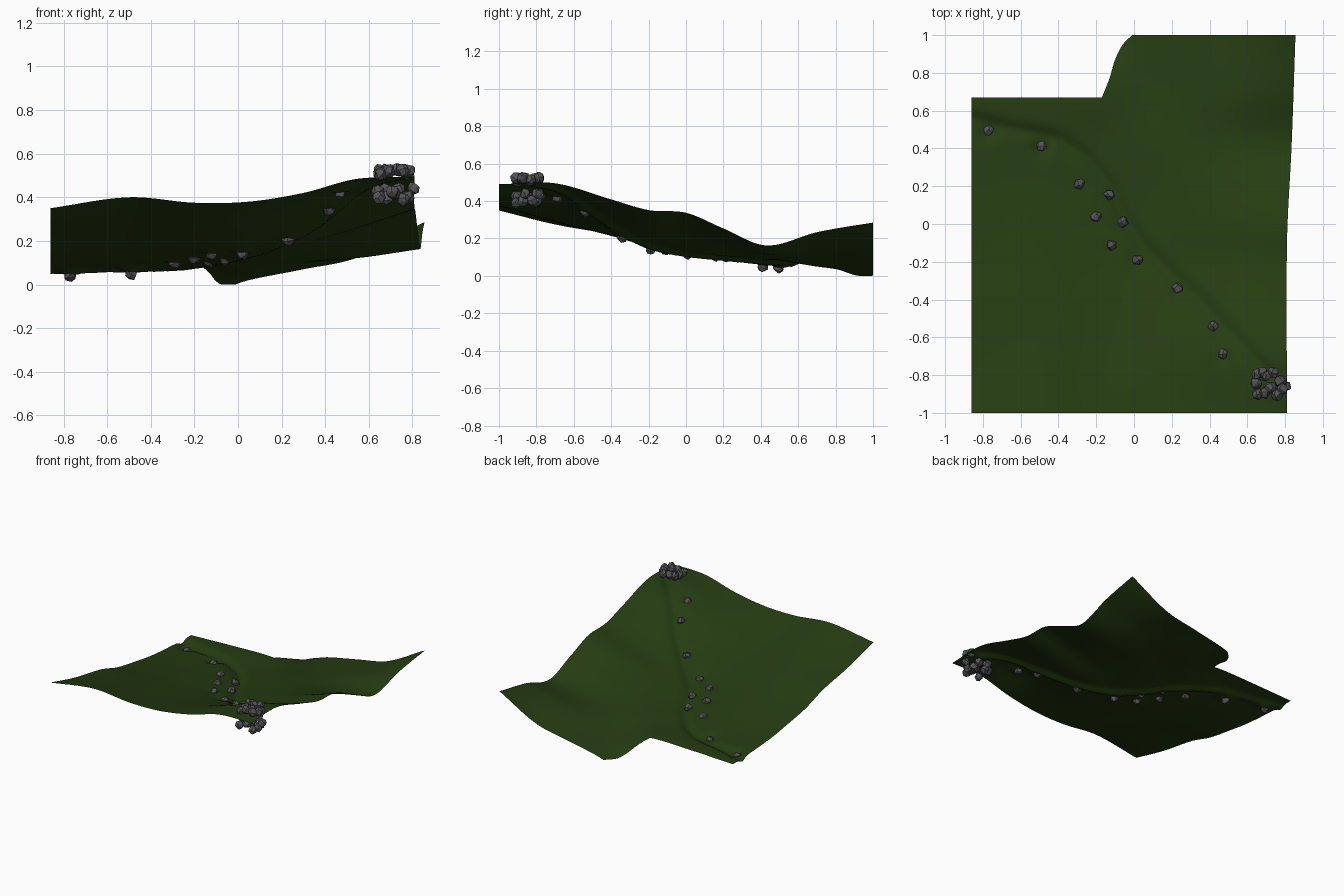
import bpy, bmesh, math, random
from mathutils import Vector
from mathutils.geometry import intersect_point_line

if "Cube" in bpy.data.objects:
    bpy.data.objects.remove(bpy.data.objects["Cube"])
random.seed(4)

# Control heights: rows by y, columns by x
XS = [-.86, -.5, -.2, .05, .3, .55, .85]
YS = [-1, -.7, -.4, -.2, 0, .2, .43, .7, 1]
H = [[.35, .40, .375, .38, .42, .485, .49],
     [.275, .31, .29, .31, .37, .46, .50],
     [.22, .23, .215, .22, .26, .34, .42],
     [.16, .18, .165, .16, .20, .27, .365],
     [.125, .14, .13, .13, .18, .25, .35],
     [.095, .105, .105, .11, .15, .19, .26],
     [.078, .083, .085, .095, .11, .123, .165],
     [.068, .08, .08, .05, .09, .145, .235],
     [.06, .04, -.05, .02, .07, .125, .285]]
STREAM = [Vector(p) for p in [(-.9, .57), (-.7, .51), (-.55, .485), (-.4, .45), (-.25, .35),
          (-.13, .2), (-.05, .03), (.05, -.12), (.2, -.27), (.35, -.4), (.5, -.57), (.72, -.8)]]
STONES = [(-.77, .495, .04), (-.49, .41, .05), (-.29, .21, .10), (-.13, .155, .105),
          (-.2, .04, .123), (-.06, .01, .118), (-.12, -.11, .14), (.02, -.19, .143),
          (.23, -.34, .207), (.42, -.54, .343), (.47, -.69, .418)]


def spline(ks, vs, t):
    """Cubic Hermite through the points (ks, vs)"""
    t = min(max(t, ks[0]), ks[-1])
    n = len(ks)
    i = max(j for j in range(n - 1) if ks[j] <= t)

    def slope(j):
        a, b = max(j - 1, 0), min(j + 1, n - 1)
        return (vs[b] - vs[a]) / (ks[b] - ks[a])
    h = ks[i + 1] - ks[i]
    s = (t - ks[i]) / h
    return ((2*s**3 - 3*s**2 + 1) * vs[i] + (s**3 - 2*s**2 + s) * h * slope(i)
            + (3*s**2 - 2*s**3) * vs[i + 1] + (s**3 - s**2) * h * slope(i + 1))


def stream_distance(x, y):
    p, best = Vector((x, y)), 9
    for a, b in zip(STREAM, STREAM[1:]):
        q, f = intersect_point_line(p, a, b)
        f = min(max(f, 0), 1)
        best = min(best, (p - a.lerp(b, f)).length)
    return best


def height(x, y):
    z = spline(YS, [spline(XS, row, x) for row in H], y)
    # carved stream bed
    z -= .025 * math.exp(-(stream_distance(x, y) / .036) ** 2)
    # ground settles around the stones
    for sx, sy, sz in STONES:
        z += min(sz - z, 0) * math.exp(-((x - sx) ** 2 + (y - sy) ** 2) / .05 ** 2)
    return max(z, 0)


def material(name, color):
    m = bpy.data.materials.new(name)
    m.diffuse_color = (*color, 1)
    m.use_nodes = True
    m.node_tree.nodes["Principled BSDF"].inputs["Base Color"].default_value = m.diffuse_color
    return m


def make_object(name, bm, mat):
    me = bpy.data.meshes.new(name)
    bm.to_mesh(me)
    bm.free()
    me.materials.append(mat)
    ob = bpy.data.objects.new(name, me)
    bpy.context.collection.objects.link(ob)
    return ob


grass = material("grass", (.019, .045, .006))
stone = material("stone", (.09, .09, .098))

# Hillside sheet with a missing back left corner
cols = [-.86 + .69 * i / 36 for i in range(36)] + [-.17 + .98 * i / 50 for i in range(51)]
rows = [-1 + 1.67 * i / 80 for i in range(80)] + [.67 + .33 * i / 18 for i in range(19)]
bm = bmesh.new()
grid = {}
for j, y in enumerate(rows):
    right = spline([-1, -.1, .43, 1], [.81, .81, .835, .855], y)
    left = spline([.67, .77, .87, .95, 1], [-.17, -.13, -.1, -.06, -.01], y)
    for i, c in enumerate(cols):
        if j > 80 and i < 36:
            continue
        x = c
        if i >= 36:
            x = left + (c + .17) / .98 * (right - left)
        grid[i, j] = bm.verts.new((x, y, height(x, y)))
for i, j in list(grid):
    quad = [(i, j), (i + 1, j), (i + 1, j + 1), (i, j + 1)]
    if all(k in grid for k in quad):
        bm.faces.new([grid[k] for k in quad]).smooth = True
make_object("hillside", bm, grass)


# Low-poly stones: convex hull of scattered points on a sphere
def rock(name, x, y, z, r=.031):
    bm = bmesh.new()
    for k in range(16):
        h = 1 - (2 * k + 1) / 16
        a = k * 2.4 + random.uniform(-.4, .4)
        w = math.sqrt(1 - h * h)
        p = Vector((w * math.cos(a), w * math.sin(a), h))
        bm.verts.new(p * r * random.uniform(.9, 1.05))
    bmesh.ops.convex_hull(bm, input=bm.verts[:])
    ob = make_object(name, bm, stone)
    ob.location = (x, y, z)
    ob.rotation_euler = [random.uniform(0, 6) for _ in range(3)]


# Stones along the stream
for n, p in enumerate(STONES):
    rock(f"stream_stone_{n}", *p)

# Spring of piled stones: a loose ring above the ground, another below
PILE = [(.68, -.78), (.74, -.79), (.77, -.83), (.75, -.91), (.70, -.90), (.65, -.90),
        (.64, -.85), (.65, -.80), (.72, -.86), (.78, -.87), (.69, -.80)]
for layer, z in enumerate((.515, .41)):
    for n, (x, y) in enumerate(PILE):
        rock(f"spring_stone_{layer}_{n}", x + random.uniform(-.008, .008),
             y + random.uniform(-.008, .008), z + random.uniform(-.03, .03) * (.4 + .6 * layer), .033)
rock("spring_outer_stone", .805, -.86, .44)
